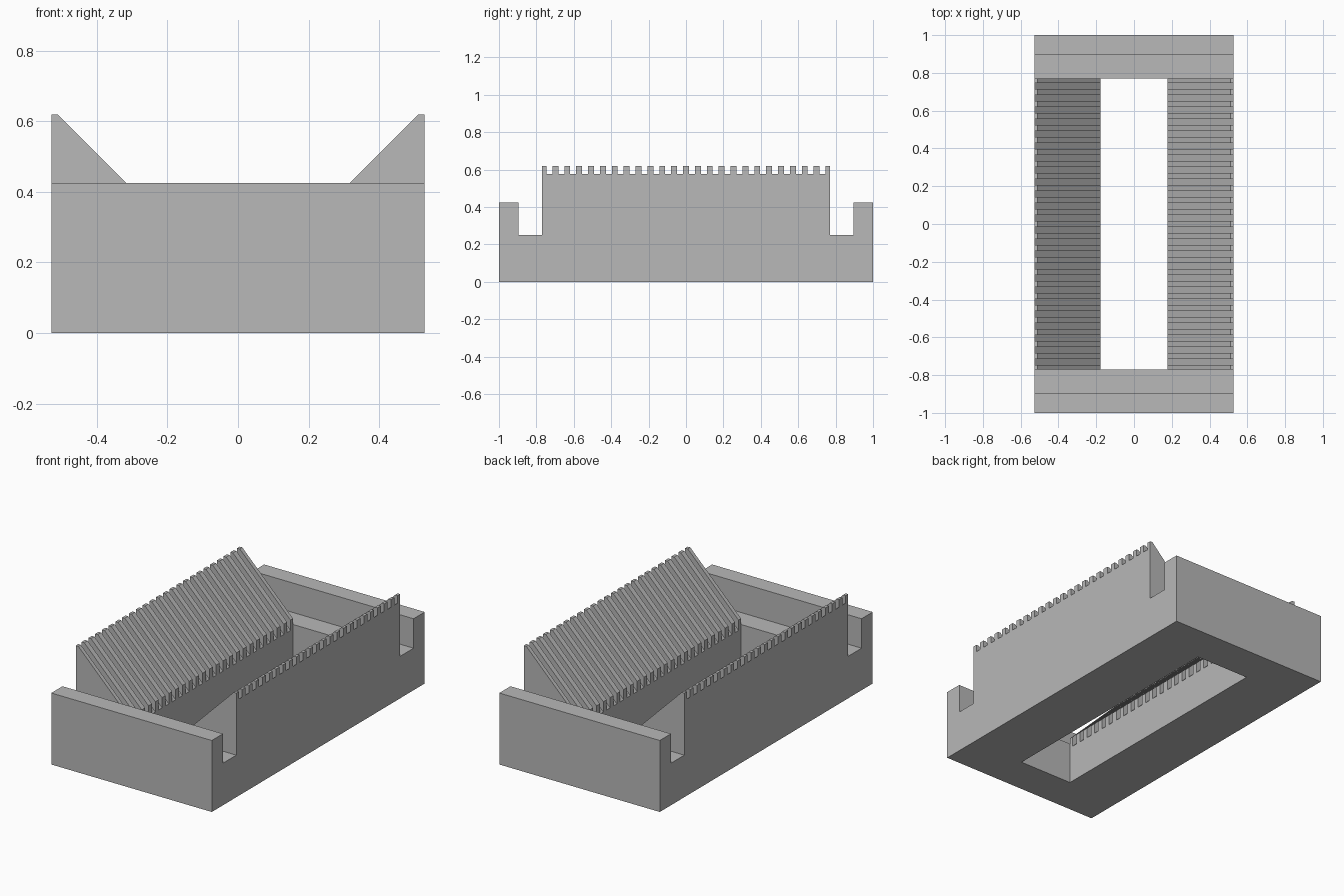
import bpy
import bmesh

cube = bpy.data.objects.get("Cube")
if cube:
    bpy.data.objects.remove(cube, do_unlink=True)

HALF_X, TOP = 0.528, 0.619
INNER_X, INNER_Y = 0.177, 0.77
SLOPE = 0.108            # 45 degree ramp: z = x + SLOPE
GROOVE_SLOPE = 0.047     # groove floor, parallel to the ramp
PITCH, GROOVES, GROOVE_W = 0.0635, 24, 0.032

grey = bpy.data.materials.new("plain grey")
grey.use_nodes = True
colour = (0.48, 0.48, 0.48, 1)
grey.diffuse_color = colour
grey.node_tree.nodes["Principled BSDF"].inputs["Base Color"].default_value = colour


def add_prism(bm, points, start, end, axis):
    """Extrude a profile along x (points are y, z) or y (points are x, z)."""
    def place(p, d):
        return (d, p[0], p[1]) if axis == "x" else (p[0], d, p[1])
    low = bm.faces.new([bm.verts.new(place(p, start)) for p in points])
    high = bmesh.ops.extrude_face_region(bm, geom=[low])["geom"]
    shift = [0, 0, 0]
    shift["xy".index(axis)] = end - start
    bmesh.ops.translate(bm, vec=shift,
                        verts=[v for v in high if isinstance(v, bmesh.types.BMVert)])


def make_object(name, prisms):
    bm = bmesh.new()
    for prism in prisms:
        add_prism(bm, *prism)
    bmesh.ops.recalc_face_normals(bm, faces=bm.faces)
    mesh = bpy.data.meshes.new(name)
    bm.to_mesh(mesh)
    bm.free()
    mesh.materials.append(grey)
    obj = bpy.data.objects.new(name, mesh)
    bpy.context.collection.objects.link(obj)
    return obj


def cut(target, prisms):
    cutter = make_object("cutter", prisms)
    cutter.hide_render = True
    mod = target.modifiers.new("cut", "BOOLEAN")
    mod.operation = "DIFFERENCE"
    mod.solver = "EXACT"
    mod.object = cutter
    bpy.context.view_layer.objects.active = target
    bpy.ops.object.modifier_apply(modifier=mod.name)
    bpy.data.objects.remove(cutter, do_unlink=True)


def valley(bottom, offset):
    """V-shaped profile with 45 degree sides, wider than the block at the top."""
    x0, x1, z1 = bottom - offset, 0.7, 0.7 + offset
    return [(-x0, bottom), (x0, bottom), (x1, z1), (-x1, z1)]


# Solid block
block = make_object("grooved_frame", [
    ([(-HALF_X, 0), (HALF_X, 0), (HALF_X, TOP), (-HALF_X, TOP)], -1, 1, "y")])

# Low end walls and the cross channels behind them
end_profile = [(INNER_Y, 0.25), (0.895, 0.25), (0.895, 0.425),
               (1.1, 0.425), (1.1, 0.8), (INNER_Y, 0.8)]
cut(block, [([(s * y, z) for y, z in end_profile], -1, 1, "x") for s in (-1, 1)])

# Facing ramps
cut(block, [(valley(0.262, SLOPE), -0.8, 0.8, "y")])

# Open well through the floor
cut(block, [([(-INNER_X, -0.1), (INNER_X, -0.1), (INNER_X, 0.4), (-INNER_X, 0.4)],
             -INNER_Y, INNER_Y, "y")])

# Grooves running down both ramps
centres = [(i - (GROOVES - 1) / 2) * PITCH for i in range(GROOVES)]
cut(block, [(valley(0.15, GROOVE_SLOPE), y - GROOVE_W / 2, y + GROOVE_W / 2, "y")
            for y in centres])
